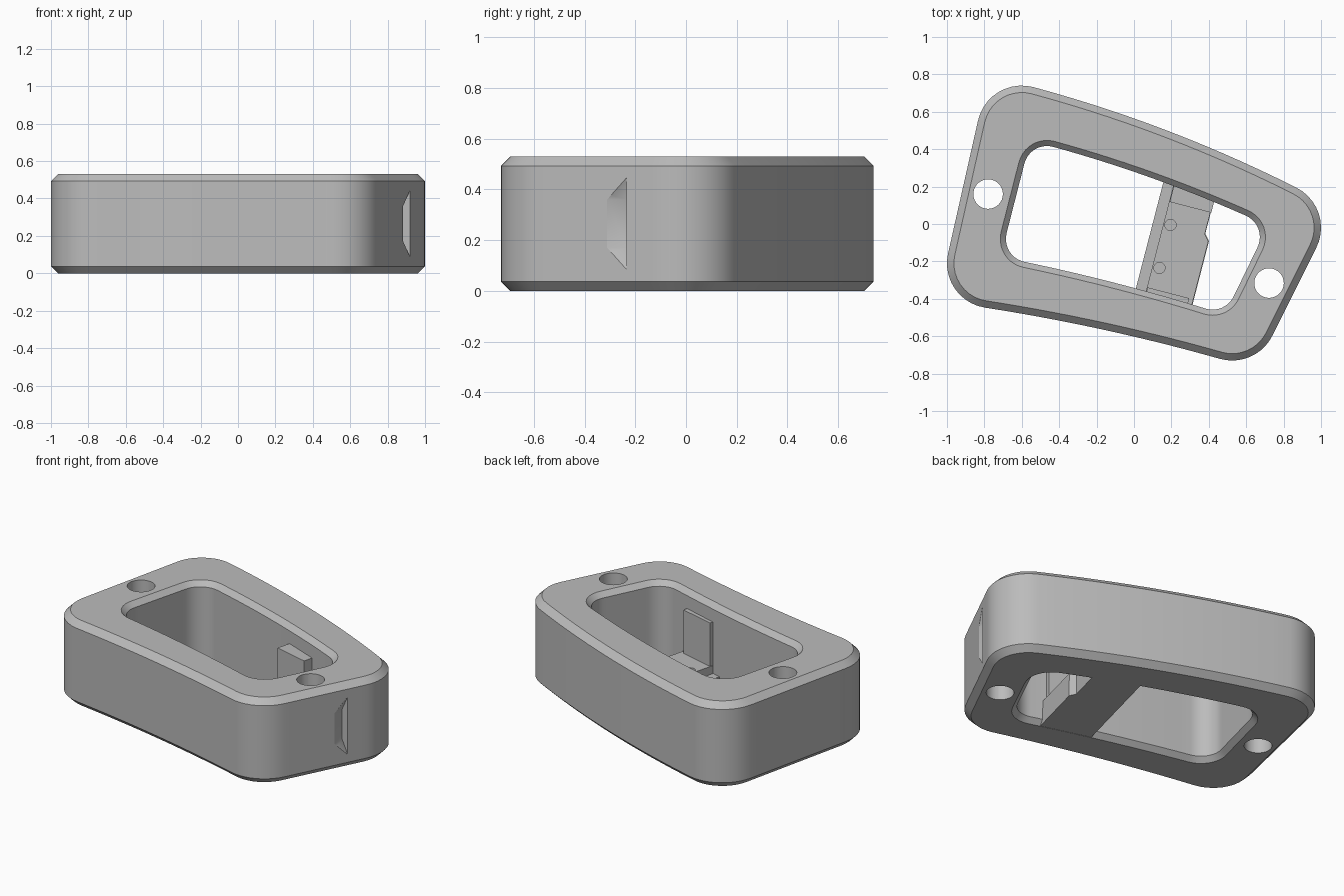
import bpy, bmesh, math
from mathutils import Vector, Matrix

cube = bpy.data.objects.get("Cube")
if cube:
    bpy.data.objects.remove(cube, do_unlink=True)

grey = bpy.data.materials.new("plain_grey")
grey.use_nodes = True
GREY = (0.5, 0.5, 0.5, 1)
grey.diffuse_color = GREY
grey.node_tree.nodes["Principled BSDF"].inputs["Base Color"].default_value = GREY


def finish(name, bm):
    bmesh.ops.recalc_face_normals(bm, faces=bm.faces[:])
    me = bpy.data.meshes.new(name)
    bm.to_mesh(me)
    bm.free()
    me.materials.append(grey)
    ob = bpy.data.objects.new(name, me)
    bpy.context.collection.objects.link(ob)
    return ob


def prism(name, pts, z0, z1, matrix=Matrix()):
    """Upright prism over a flat outline."""
    bm = bmesh.new()
    low = [bm.verts.new(matrix @ Vector((x, y, z0))) for x, y in pts]
    top = [bm.verts.new(matrix @ Vector((x, y, z1))) for x, y in pts]
    bm.faces.new(low)
    bm.faces.new(top)
    n = len(pts)
    for i in range(n):
        j = (i + 1) % n
        bm.faces.new((low[i], low[j], top[j], top[i]))
    return finish(name, bm)


def rect(x0, x1, y0, y1):
    return [(x0, y0), (x1, y0), (x1, y1), (x0, y1)]


def circle(x, y, r, n=32):
    return [(x + r * math.cos(math.tau * i / n), y + r * math.sin(math.tau * i / n)) for i in range(n)]


def cut(target, cutter):
    mod = target.modifiers.new("cut", "BOOLEAN")
    mod.operation = "DIFFERENCE"
    mod.solver = "EXACT"
    mod.object = cutter
    bpy.context.view_layer.objects.active = target
    bpy.ops.object.modifier_apply(modifier=mod.name)
    bpy.data.objects.remove(cutter, do_unlink=True)


def outline(corners, bulges, r, arc=10, seg=14):
    """Rounded four-sided outline with bowed sides, counter-clockwise."""
    c = [Vector(p) for p in corners]

    def side(k, t):
        a, b = c[k], c[(k + 1) % 4]
        d = b - a
        n = Vector((d.y, -d.x)).normalized()
        p = a + d * t + n * bulges[k] * 4 * t * (1 - t)
        tan = d + n * bulges[k] * 4 * (1 - 2 * t)
        return p, math.atan2(-tan.x, tan.y)

    pts = []
    for k in range(4):
        a0 = side((k - 1) % 4, 1)[1]
        a1 = side(k, 0)[1]
        sweep = (a1 - a0) % math.tau
        steps = [(c[k], a0 + sweep * i / arc) for i in range(arc + 1)]
        steps += [side(k, i / seg) for i in range(1, seg)]
        pts += [(p.x + r * math.cos(a), p.y + r * math.sin(a)) for p, a in steps]
    return pts


# Chamfered ring body: lofted outer and inner outlines
outer = ([(-.76, -.21), (.525, -.49), (.76, -.02), (-.60, .50)], (-.02, 0, .037, 0))
inner = ([(-.56, -.08), (.42, -.333), (.548, -.07), (-.465, .292)], (-.012, 0, .02, 0))
H = 0.53
section = [(outer, .203, 0), (outer, .24, .037), (outer, .24, H - .037), (outer, .203, H),
           (inner, .155, H), (inner, .125, H - .03), (inner, .125, .03), (inner, .155, 0)]
bm = bmesh.new()
loops = [[bm.verts.new((x, y, z)) for x, y in outline(*shape, r)] for shape, r, z in section]
for a, b in zip(loops, loops[1:] + loops[:1]):
    for i in range(len(a)):
        j = (i + 1) % len(a)
        bm.faces.new((a[i], a[j], b[j], b[i]))
body = finish("frame_body", bm)

# Two bolt holes through the ends
for x, y in ((-.78, .16), (.722, -.316)):
    cut(body, prism("hole_cutter", circle(x, y, .079), -.1, .7))

# Flared recess in the right-hand end wall
bm = bmesh.new()
rings = []
for x, h in ((.883, .095), (.983, .32)):
    rings.append([bm.verts.new((x, y, .265 + z)) for y, z in ((-.37, -h), (-.235, -h), (-.235, h), (-.37, h))])
for f in rings:
    bm.faces.new(f)
for i in range(4):
    j = (i + 1) % 4
    bm.faces.new((rings[0][i], rings[0][j], rings[1][j], rings[1][i]))
cut(body, finish("recess_cutter", bm))

# Cross bridge in a frame turned to follow the opening
turn = Matrix.Rotation(-math.radians(14.5), 4, "Z")
base = prism("bridge_base", [(.096, -.42), (.411, -.42), (.411, .012), (.382, .045),
                             (.382, .32), (.096, .32)], .001, .10, turn)
floor = prism("bridge_floor", [(.152, -.40), (.408, -.40), (.408, .010), (.380, .043),
                               (.380, .30), (.152, .30)], .09, .15, turn)
front_plate = prism("bridge_front_plate", rect(.155, .385, -.40, -.31), .14, .42, turn)
back_plate = prism("bridge_back_plate", rect(.155, .385, .162, .30), .14, .42, turn)

# Blind screw holes in the bridge floor
for x, y in ((.195, -.005), (.136, -.235)):
    for part in (floor, base):
        cut(part, prism("screw_cutter", circle(x, y, .03, 20), .05, .25))

# Smooth walls with sharp chamfers
bpy.ops.object.select_all(action="DESELECT")
for ob in (body, base, floor, front_plate, back_plate):
    ob.select_set(True)
bpy.context.view_layer.objects.active = body
bpy.ops.object.shade_smooth_by_angle(angle=math.radians(25))
